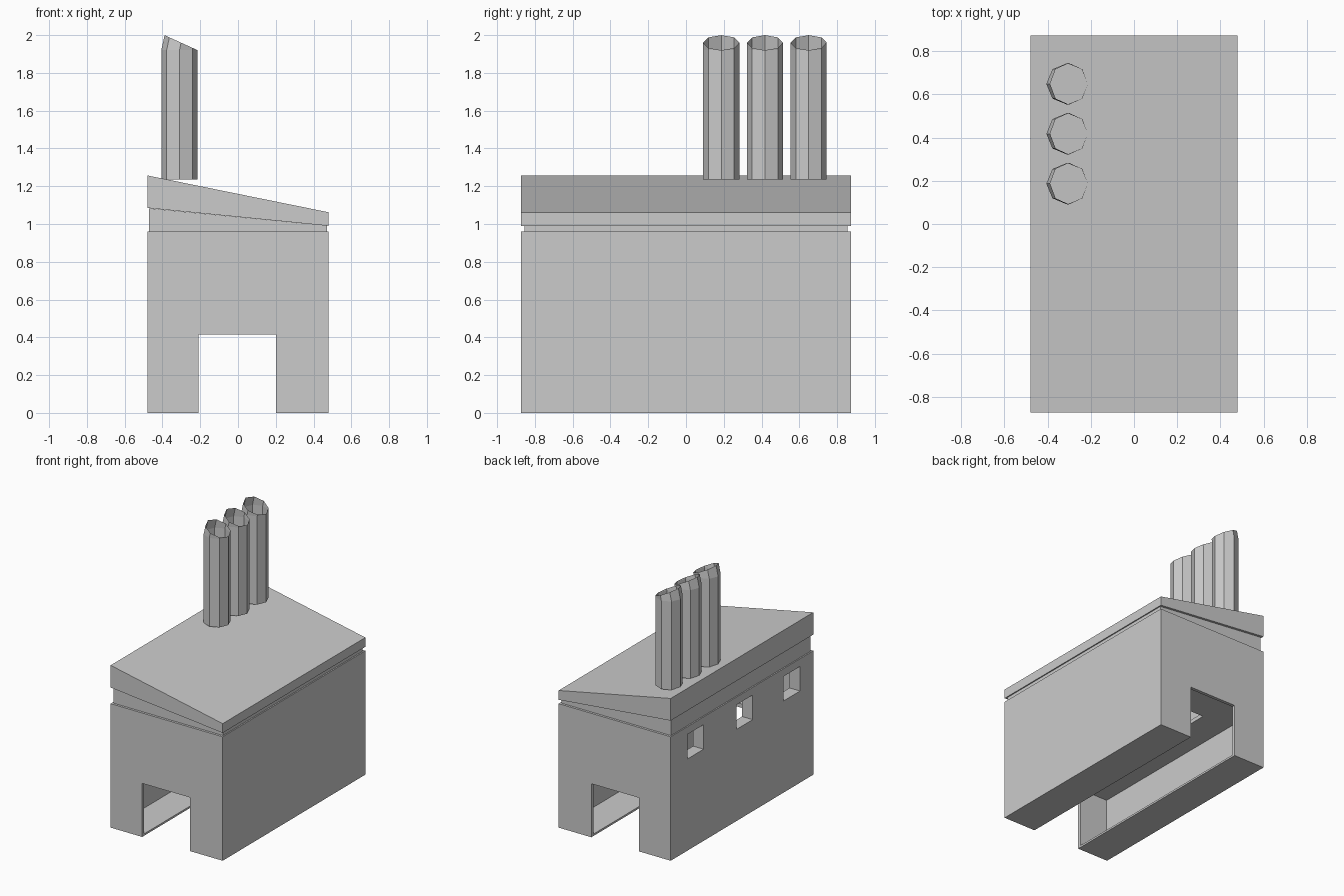
import bpy
from math import cos, sin, pi, radians

if "Cube" in bpy.data.objects:
    bpy.data.objects.remove(bpy.data.objects["Cube"], do_unlink=True)

grey = bpy.data.materials.new("plain_grey")
grey.use_nodes = True
grey.diffuse_color = (0.6, 0.6, 0.6, 1)
grey.node_tree.nodes["Principled BSDF"].inputs["Base Color"].default_value = (0.6, 0.6, 0.6, 1)


def add_mesh(name, verts, faces):
    mesh = bpy.data.meshes.new(name)
    mesh.from_pydata(verts, [], faces)
    mesh.update()
    mesh.materials.append(grey)
    obj = bpy.data.objects.new(name, mesh)
    bpy.context.collection.objects.link(obj)
    return obj


def prism(name, profile, y0, y1):
    """Extrude an anticlockwise xz profile along y."""
    n = len(profile)
    verts = [(x, y, z) for y in (y0, y1) for x, z in profile]
    faces = [tuple(range(n)), tuple(range(2 * n - 1, n - 1, -1))]
    faces += [(i, i + n, (i + 1) % n + n, (i + 1) % n) for i in range(n)]
    return add_mesh(name, verts, faces)


def box(name, x0, x1, y0, y1, z0, z1):
    return prism(name, [(x0, z0), (x1, z0), (x1, z1), (x0, z1)], y0, y1)


def cut(target, *bounds):
    """Subtract a box from the target and discard the cutter."""
    cutter = box("cutter", *bounds)
    cutter.hide_render = True
    mod = target.modifiers.new("cut", "BOOLEAN")
    mod.operation = "DIFFERENCE"
    mod.solver = "EXACT"
    mod.object = cutter
    bpy.context.view_layer.objects.active = target
    bpy.ops.object.modifier_apply(modifier=mod.name)
    bpy.data.objects.remove(cutter, do_unlink=True)


W, L = 0.48, 0.873          # half width and half length
DOOR = (-0.21, 0.2)         # doorway sides

# Building body: two rooms, through passage, stair opening, windows
body = box("building_body", -W, W, -L, L, 0, 0.96)
cut(body, -W + 0.025, W - 0.025, -L + 0.025, L - 0.025, 0.015, 0.48)
cut(body, -W + 0.09, W - 0.09, -L + 0.09, L - 0.09, 0.51, 0.93)
cut(body, *DOOR, -1, 1, -0.1, 0.415)
cut(body, *DOOR, -0.65, 0.52, 0.45, 0.55)
for y in (0.57, -0.03, -0.61):
    cut(body, -0.6, -0.3, y - 0.1, y + 0.1, 0.71, 0.9)

# Recessed band under the roof
prism("recessed_band", [(-0.47, 0.96), (0.47, 0.96), (0.47, 0.991), (-0.47, 1.083)],
      -L + 0.018, L - 0.018)

# Sloping roof slab
prism("roof", [(-W, 1.085), (W, 0.99), (W, 1.062), (-W, 1.257)], -L, L)

# Chimneys: open eight-sided tubes with a tilted rim
R, CX, TILT = 0.096, -0.31, radians(24.5)


def chimney(name, cy, sides=8):
    ring = [(R * cos(2 * pi * i / sides), R * sin(2 * pi * i / sides)) for i in range(sides)]
    verts = [(CX + x, cy + y, z) for z in (1.235, 1.92) for x, y in ring]
    verts += [(CX + R - (R - x) * cos(TILT), cy + y, 1.92 + (R - x) * sin(TILT)) for x, y in ring]
    faces = [(k + i, k + (i + 1) % sides, k + sides + (i + 1) % sides, k + sides + i)
             for k in (0, sides) for i in range(sides)]
    return add_mesh(name, verts, faces)


for label, y in (("front", 0.187), ("middle", 0.418), ("back", 0.649)):
    chimney(label + "_chimney", y)
